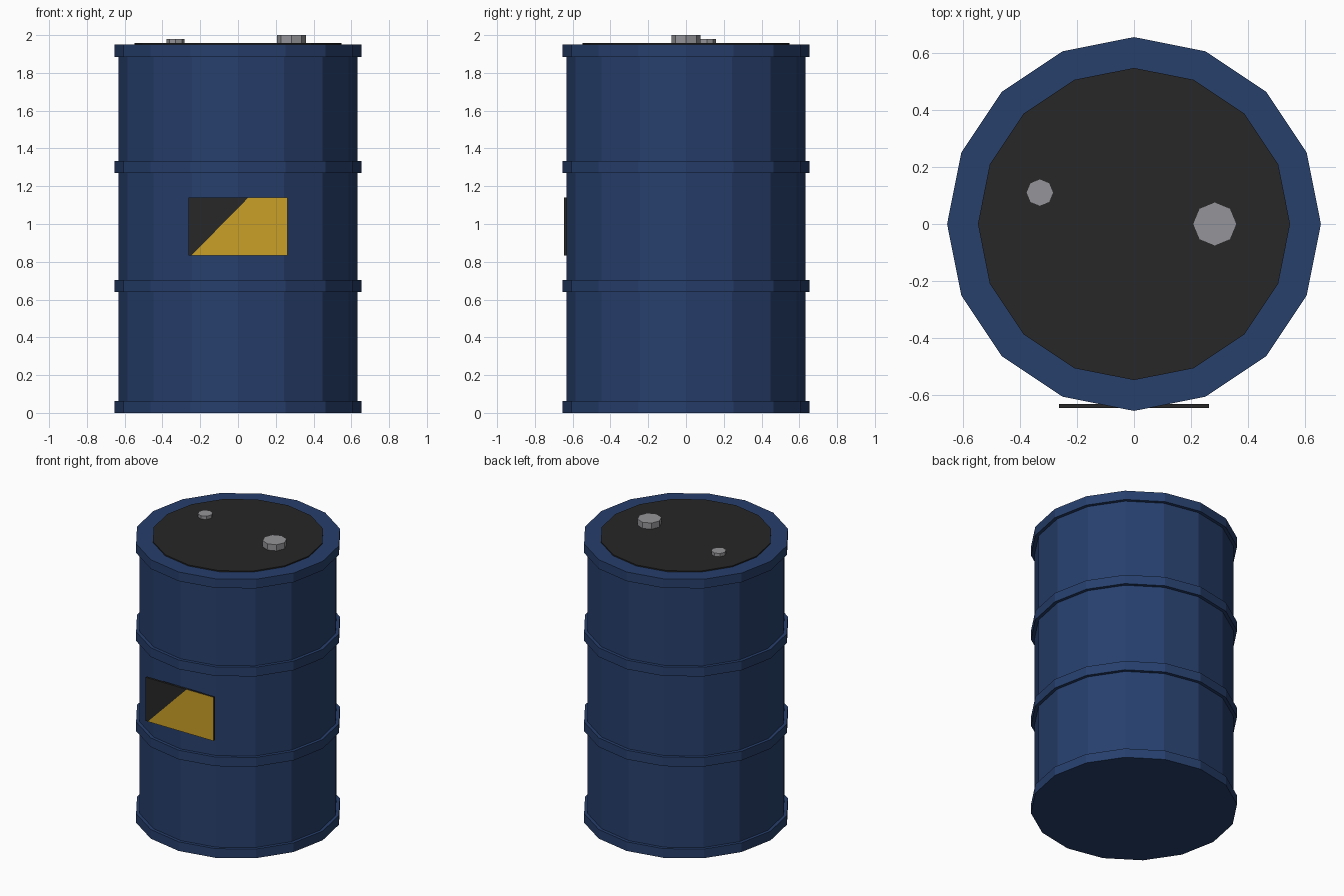
import bpy
import bmesh
from mathutils import Matrix, Vector

cube = bpy.data.objects.get("Cube")
if cube:
    bpy.data.objects.remove(cube, do_unlink=True)


def material(name, rgb):
    mat = bpy.data.materials.new(name)
    mat.use_nodes = True
    mat.diffuse_color = (*rgb, 1)
    mat.node_tree.nodes["Principled BSDF"].inputs["Base Color"].default_value = (*rgb, 1)
    return mat


BLUE = material("navy_blue_paint", (0.02, 0.05, 0.15))
BLACK = material("black_paint", (0.02, 0.02, 0.02))
YELLOW = material("warning_yellow", (0.6, 0.35, 0.02))
STEEL = material("grey_steel", (0.3, 0.3, 0.32))


def add_object(name, bm, *mats):
    bmesh.ops.recalc_face_normals(bm, faces=bm.faces[:])
    mesh = bpy.data.meshes.new(name)
    bm.to_mesh(mesh)
    bm.free()
    for mat in mats:
        mesh.materials.append(mat)
    obj = bpy.data.objects.new(name, mesh)
    bpy.context.collection.objects.link(obj)
    return obj


def cylinder(name, radius, z0, z1, mat, sides=16, x=0, y=0):
    bm = bmesh.new()
    bmesh.ops.create_cone(bm, cap_ends=True, segments=sides, radius1=radius,
                          radius2=radius, depth=z1 - z0,
                          matrix=Matrix.Translation((x, y, (z0 + z1) / 2)))
    return add_object(name, bm, mat)


# Drum shell and its four raised hoops
cylinder("drum_body", 0.633, 0.01, 1.94, BLUE)
hoops = {"bottom_rim": 0, "lower_hoop": 0.64, "upper_hoop": 1.27, "top_rim": 1.885}
for name, z in hoops.items():
    cylinder(name, 0.655, z, z + 0.064, BLUE)

# Lid with two bung caps
cylinder("lid", 0.547, 1.94, 1.957, BLACK)
cylinder("large_bung", 0.077, 1.95, 2.0, STEEL, sides=8, x=0.283)
cylinder("small_bung", 0.048, 1.95, 1.98, STEEL, sides=8, x=-0.33, y=0.11)

# Warning label: thin plate whose front is split diagonally into two colours
bm = bmesh.new()
bmesh.ops.create_cube(bm, size=1, matrix=Matrix.Translation((0, -0.6375, 0.987))
                      @ Matrix.Diagonal((0.524, 0.015, 0.305, 1)))
corner = Vector((-0.245, 0, 0.835))
across = (Vector((0.055, 0, 1.14)) - corner).cross(Vector((0, -1, 0)))
bmesh.ops.bisect_plane(bm, geom=bm.verts[:] + bm.edges[:] + bm.faces[:],
                       plane_co=corner, plane_no=across)
bm.normal_update()
for face in bm.faces:
    lower_right = (face.calc_center_median() - corner).dot(Vector((1, 0, -1))) > 0
    face.material_index = int(face.normal.y < -0.9 and lower_right)
add_object("warning_label", bm, BLACK, YELLOW)
